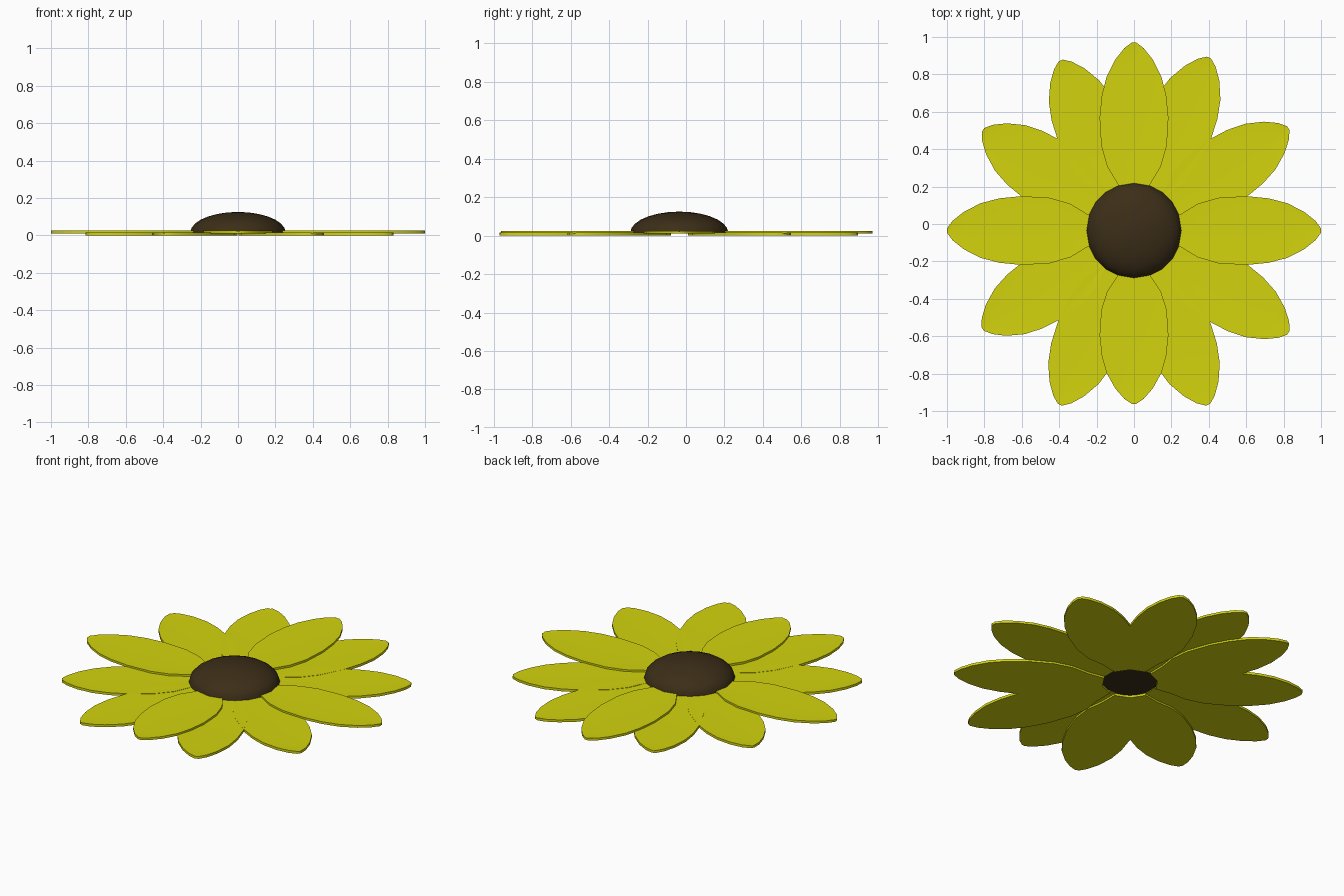
import bpy, bmesh
from math import radians, cos, sin, pi
from mathutils import Matrix

if "Cube" in bpy.data.objects:
    bpy.data.objects.remove(bpy.data.objects["Cube"])

CY = -0.035  # flower centre sits slightly off the origin


def material(name, rgb):
    m = bpy.data.materials.new(name)
    m.diffuse_color = (*rgb, 1)
    m.use_nodes = True
    m.node_tree.nodes["Principled BSDF"].inputs["Base Color"].default_value = m.diffuse_color
    return m


yellow = material("petal_yellow", (0.65, 0.65, 0.004))
brown = material("seed_brown", (0.045, 0.027, 0.009))

# petal outline: distance from centre, half width
OUTLINE = [(0.15, 0.045), (0.25, 0.088), (0.34, 0.143), (0.45, 0.175), (0.6, 0.184),
           (0.72, 0.172), (0.82, 0.146), (0.91, 0.1), (0.97, 0.052), (1.0, 0.012)]


def finish(bm, name, mat):
    bmesh.ops.recalc_face_normals(bm, faces=bm.faces)
    me = bpy.data.meshes.new(name)
    bm.to_mesh(me)
    bm.free()
    me.materials.append(mat)
    ob = bpy.data.objects.new(name, me)
    bpy.context.collection.objects.link(ob)
    bpy.context.view_layer.objects.active = ob
    ob.select_set(True)
    bpy.ops.object.shade_smooth_by_angle(angle=radians(40))
    ob.select_set(False)


def petal(name, angle, length, z0, z1):
    bm = bmesh.new()
    rows = []
    for r, w in OUTLINE:
        r = 0.15 + (r - 0.15) * (length - 0.15) / 0.85
        # closed cross-section with a shallow groove along the middle
        rows.append([bm.verts.new(p) for p in (
            (r, -w, z0), (r, w, z0), (r, w, z1), (r, 0, z1 - 0.003), (r, -w, z1))])
    for a, b in zip(rows, rows[1:]):
        for i in range(5):
            j = (i + 1) % 5
            bm.faces.new((a[i], a[j], b[j], b[i]))
    bm.faces.new(rows[0])
    bm.faces.new(rows[-1])
    bm.transform(Matrix.Translation((0, CY, 0)) @ Matrix.Rotation(radians(angle), 4, 'Z'))
    finish(bm, name, yellow)


# four upper petals on the axes
for i, length in enumerate((1.0, 1.005, 1.0, 0.927)):
    petal(f"upper_petal_{i + 1}", 90 * i, length, 0.011, 0.025)

# eight lower petals in diagonal pairs
for i, (angle, length) in enumerate([(33.6, 0.99), (66.6, 1.008), (113.3, 0.99), (146.3, 0.97),
                                     (213.0, 0.965), (247.0, 1.012), (293.0, 1.012), (326.5, 0.99)]):
    petal(f"lower_petal_{i + 1}", angle, length, 0.0, 0.015)

# domed seed head
N, RINGS, R, Z0, H = 20, 7, 0.255, 0.015, 0.11
bm = bmesh.new()
rings = []
for k in range(RINGS):
    t = k / RINGS * pi / 2
    rings.append([bm.verts.new((R * cos(t) * cos(2 * pi * i / N),
                                CY + R * cos(t) * sin(2 * pi * i / N),
                                Z0 + H * sin(t))) for i in range(N)])
top = bm.verts.new((0, CY, Z0 + H))
for a, b in zip(rings, rings[1:]):
    for i in range(N):
        j = (i + 1) % N
        bm.faces.new((a[i], a[j], b[j], b[i]))
for i in range(N):
    bm.faces.new((rings[-1][i], rings[-1][(i + 1) % N], top))
bm.faces.new(rings[0])
finish(bm, "seed_head", brown)
